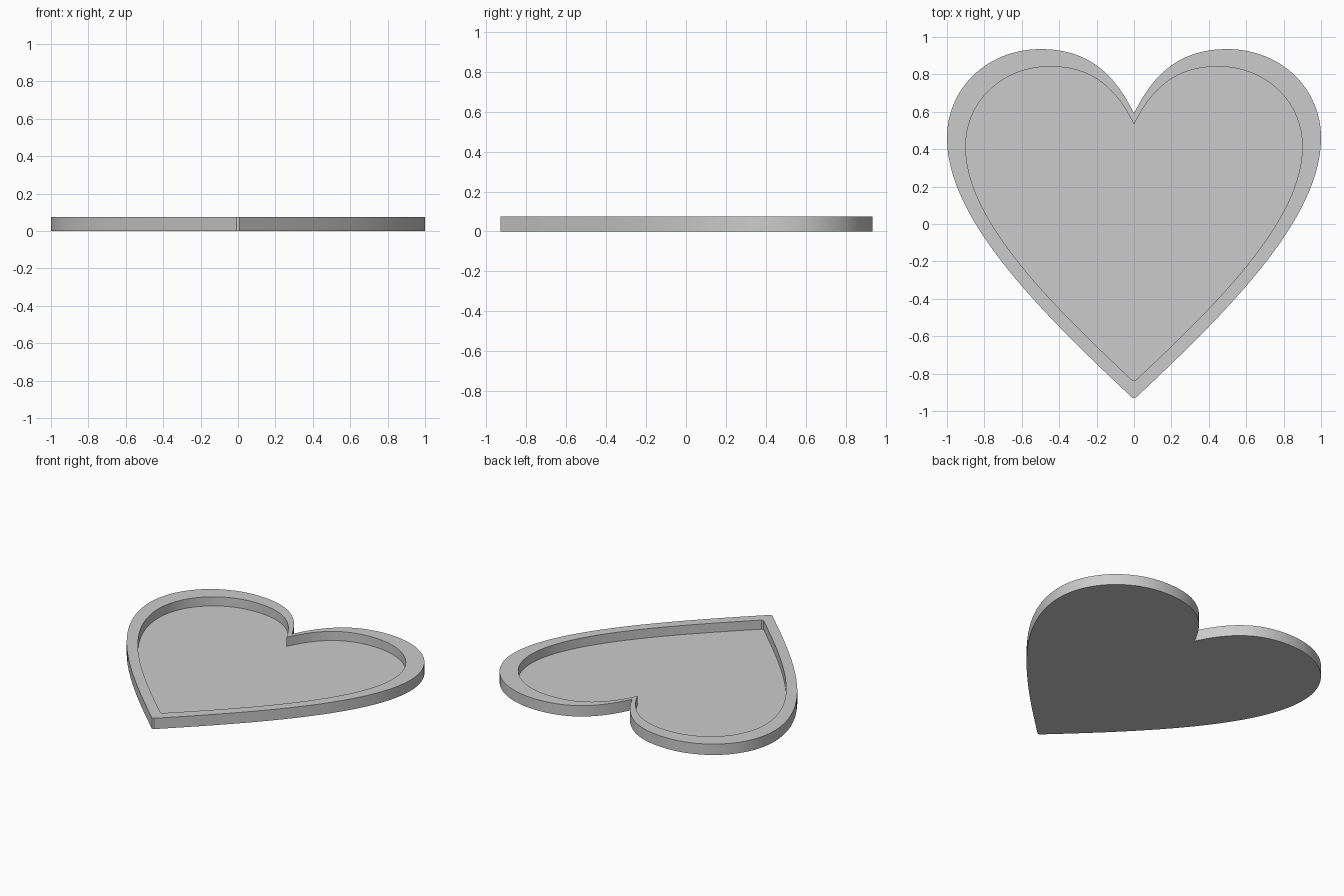
import bpy, bmesh
from mathutils import Vector
from mathutils.geometry import interpolate_bezier

if "Cube" in bpy.data.objects:
    bpy.data.objects.remove(bpy.data.objects["Cube"])

HEIGHT, FLOOR, INNER = 0.075, 0.012, 0.9

# Right half of the heart: notch -> lobe top -> side -> tip, as bezier spans
SPANS = [
    [(0, 0.59), (0.12, 0.84), (0.28, 0.935), (0.5, 0.935)],
    [(0.5, 0.935), (0.78, 0.935), (1, 0.73), (1, 0.46)],
    [(1, 0.46), (1, 0.03), (0.51, -0.46), (0.008, -0.93)],
]
half = []
for span in SPANS:
    pts = interpolate_bezier(*[Vector((x, y, 0)) for x, y in span], 28)
    half += pts[1:] if half else pts
# Mirror to close the outline (the notch point is shared), counter-clockwise
outline = [(-p.x, p.y) for p in half] + [(p.x, p.y) for p in reversed(half[1:])]

bm = bmesh.new()


def ring(scale, z):
    return [bm.verts.new((x * scale, y * scale, z)) for x, y in outline]


def bridge(a, b):
    n = len(a)
    for i in range(n):
        j = (i + 1) % n
        bm.faces.new((a[i], a[j], b[j], b[i])).smooth = True


# Tray: underside, outer wall, flat rim, inner wall, recessed floor
rings = [ring(1, 0), ring(1, HEIGHT), ring(INNER, HEIGHT), ring(INNER, FLOOR)]
for a, b in zip(rings, rings[1:]):
    bridge(a, b)
bm.faces.new(list(reversed(rings[0])))
bm.faces.new(rings[-1])
bmesh.ops.recalc_face_normals(bm, faces=bm.faces[:])

mesh = bpy.data.meshes.new("heart_tray")
bm.to_mesh(mesh)
bm.free()
tray = bpy.data.objects.new("heart_tray", mesh)
bpy.context.collection.objects.link(tray)

grey = bpy.data.materials.new("light grey")
grey.diffuse_color = (0.6, 0.6, 0.6, 1)
grey.use_nodes = True
grey.node_tree.nodes["Principled BSDF"].inputs["Base Color"].default_value = grey.diffuse_color
mesh.materials.append(grey)

# Smooth curved walls, crisp edges
bpy.context.view_layer.objects.active = tray
tray.select_set(True)
bpy.ops.object.shade_smooth_by_angle(angle=0.5)
